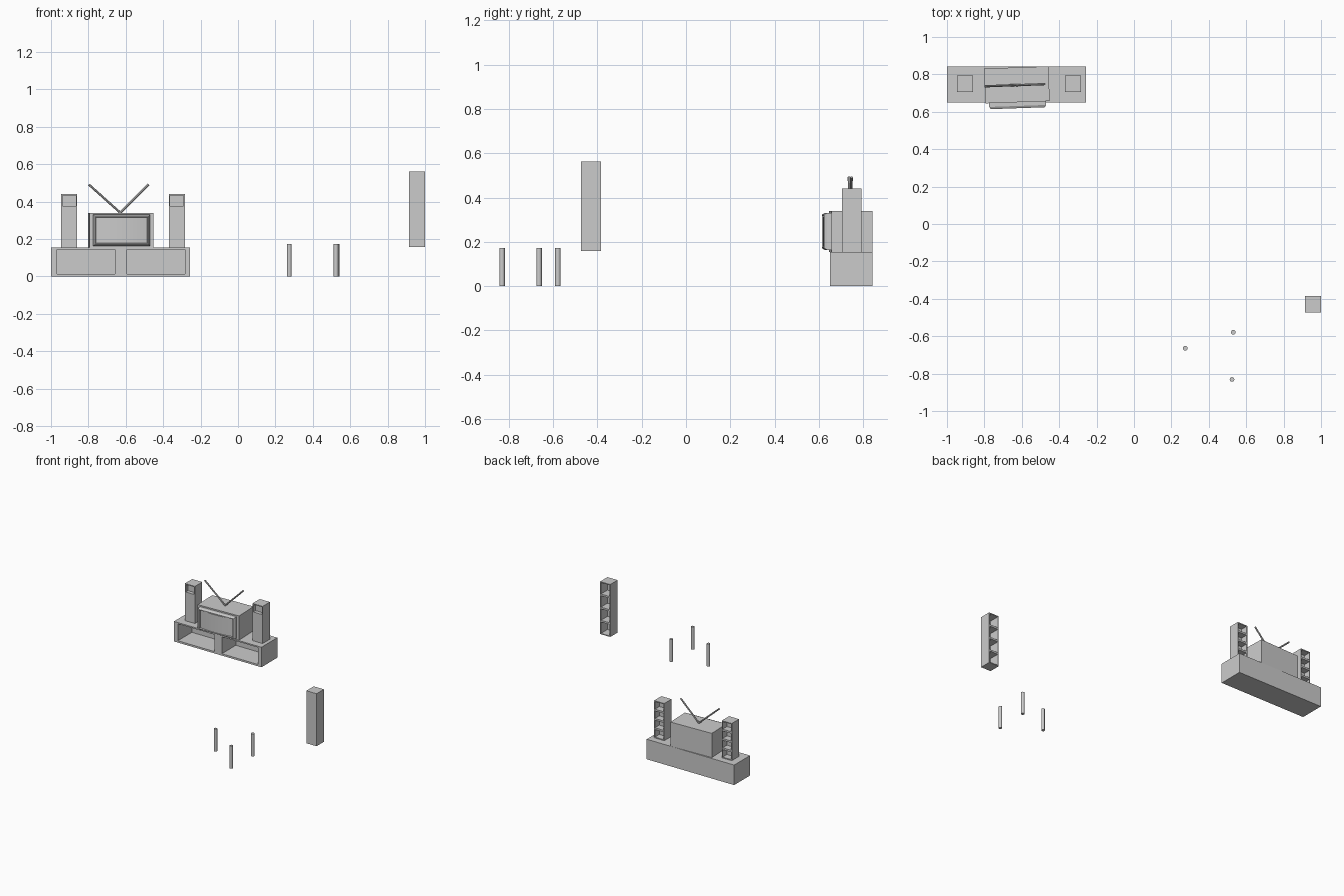
import bpy, bmesh, math
from mathutils import Vector

if "Cube" in bpy.data.objects:
    bpy.data.objects.remove(bpy.data.objects["Cube"])


def finish(name, bm):
    bmesh.ops.recalc_face_normals(bm, faces=bm.faces)
    me = bpy.data.meshes.new(name)
    bm.to_mesh(me)
    bm.free()
    ob = bpy.data.objects.new(name, me)
    bpy.context.collection.objects.link(ob)
    return ob


def box(name, lo, hi):
    lo, hi = Vector(lo), Vector(hi)
    bm = bmesh.new()
    bmesh.ops.create_cube(bm, size=1)
    for v in bm.verts:
        v.co = (lo + hi) / 2 + v.co * (hi - lo)
    return finish(name, bm)


def rod(name, a, b, r, sides=12):
    a, b = Vector(a), Vector(b)
    bm = bmesh.new()
    bmesh.ops.create_cone(bm, cap_ends=True, segments=sides, radius1=r, radius2=r, depth=(b - a).length)
    ob = finish(name, bm)
    ob.location = (a + b) / 2
    ob.rotation_euler = (b - a).to_track_quat('Z', 'Y').to_euler()
    return ob


def carved(name, lo, hi, holes):
    """Box with box-shaped recesses cut out of it, baked into the mesh."""
    ob = box(name, lo, hi)
    cutters = [box(name + "_cutter", *h) for h in holes]
    for c in cutters:
        c.hide_render = True
        m = ob.modifiers.new("cut", 'BOOLEAN')
        m.operation, m.solver, m.object = 'DIFFERENCE', 'EXACT', c
    dg = bpy.context.evaluated_depsgraph_get()
    me = bpy.data.meshes.new_from_object(ob.evaluated_get(dg))
    ob.modifiers.clear()
    ob.data = me
    for c in cutters:
        bpy.data.objects.remove(c)
    return ob


def tower(name, lo, hi, window=False):
    """Narrow shelf tower: four cells open at the back, optional front window recess."""
    (x0, y0, z0), (x1, y1, z1) = lo, hi
    t, step = 0.007, (z1 - z0) / 4
    depth = y0 + (0.035 if window else 0.01)
    holes = [((x0 + t, depth, z0 + i * step + t), (x1 - t, y1 + 0.05, z0 + (i + 1) * step - t))
             for i in range(4)]
    if window:
        holes.append(((x0 + t, y0 - 0.05, z1 - step + t), (x1 - t, y0 + 0.028, z1 - t)))
    return carved(name, lo, hi, holes)


# Low console with two open bays at the front
carved("console", (-1, 0.65, 0), (-0.256, 0.843, 0.154),
       [((x, 0.6, 0.014), (x + 0.31, 0.82, 0.144)) for x in (-0.967, -0.593)])

# Towers on the console and the separate tower
tower("left_tower", (-0.945, 0.705, 0.154), (-0.86, 0.793, 0.44), True)
tower("right_tower", (-0.37, 0.705, 0.154), (-0.284, 0.793, 0.44), True)
tower("side_tower", (0.914, -0.474, 0.158), (1.0, -0.385, 0.562))

# Television: body, stepped bezel and curved screen, turned slightly
turn = math.radians(2)
centre = (-0.626, 0.745, 0)
tv = [box("tv_body", (-0.172, -0.094, 0.154), (0.172, 0.092, 0.34))]

bm = bmesh.new()
rings = []
for hw, hh, y in [(0.152, 0.083, -0.09), (0.152, 0.083, -0.114), (0.144, 0.076, -0.126),
                  (0.140, 0.071, -0.126), (0.136, 0.067, -0.108)]:
    rings.append([bm.verts.new((sx * hw, y, 0.247 + sz * hh))
                  for sx, sz in ((-1, -1), (1, -1), (1, 1), (-1, 1))])
for a, b in zip(rings, rings[1:]):
    for i in range(4):
        j = (i + 1) % 4
        bm.faces.new((a[i], a[j], b[j], b[i]))
bm.faces.new(rings[0])
bm.faces.new(rings[-1])
tv.append(finish("tv_bezel", bm))

bm = bmesh.new()
n = 12
cols = []
for i in range(n + 1):
    u = 2 * i / n - 1
    cols.append([bm.verts.new((0.137 * u, -0.112 - 0.014 * (1 - u * u), 0.247 + s * 0.068)) for s in (-1, 1)])
for a, b in zip(cols, cols[1:]):
    bm.faces.new((a[0], b[0], b[1], a[1]))
bm.faces.new([c[0] for c in cols])
bm.faces.new([c[1] for c in cols])
bm.faces.new((cols[0][0], cols[0][1], cols[-1][1], cols[-1][0]))
screen = finish("tv_screen", bm)
tv.append(screen)
for ob in tv:
    ob.location = centre
    ob.rotation_euler.z = turn

# V-shaped antenna
smooth = [screen,
          rod("antenna_left", (-0.626, 0.743, 0.338), (-0.798, 0.736, 0.492), 0.006, 8),
          rod("antenna_right", (-0.632, 0.742, 0.338), (-0.478, 0.748, 0.492), 0.006, 8)]

# Three short posts
for i, (x, y) in enumerate([(0.274, -0.664), (0.531, -0.579), (0.524, -0.831)]):
    smooth.append(rod(f"post_{i + 1}", (x, y, 0), (x, y, 0.173), 0.0125))

bpy.ops.object.select_all(action='DESELECT')
for ob in smooth:
    ob.select_set(True)
bpy.context.view_layer.objects.active = screen
bpy.ops.object.shade_smooth_by_angle(angle=math.radians(35))
